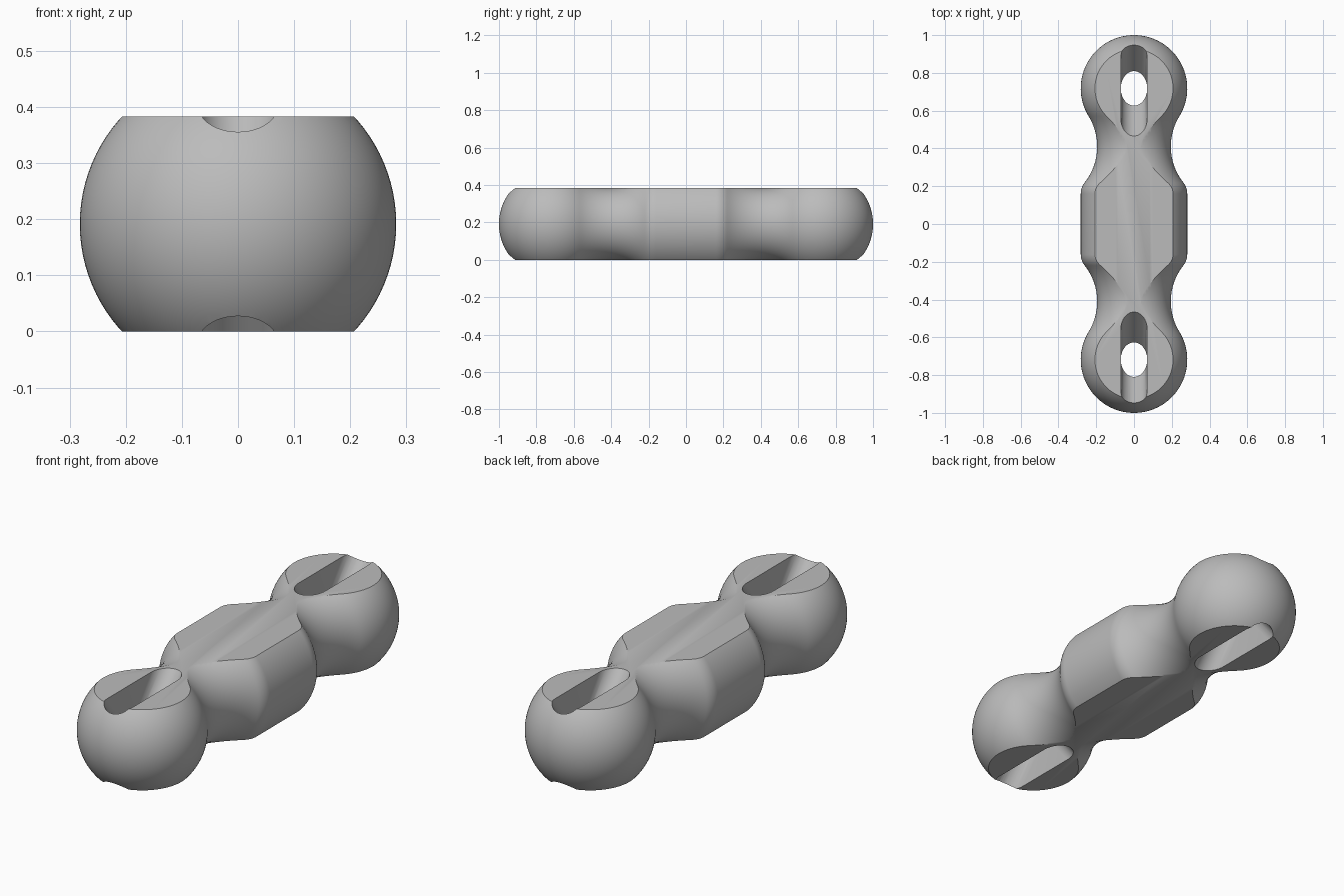
import bpy, bmesh, math
from mathutils import Vector

if "Cube" in bpy.data.objects:
    bpy.data.objects.remove(bpy.data.objects["Cube"])

R = 0.282            # ball and barrel radius
BALL_Y = 1 - R       # ball centre
HALF = 0.1915        # half height between the flats
NECK_Y, NECK_R = 0.41, 0.195
BARREL_Y = 0.16      # end of the straight barrel
SLOT_R, TILT = 0.07, math.radians(40)

grey = bpy.data.materials.new("grey")
grey.diffuse_color = (0.5, 0.5, 0.5, 1)
grey.use_nodes = True
grey.node_tree.nodes["Principled BSDF"].inputs["Base Color"].default_value = grey.diffuse_color


def arc(cy, cr, rad, a0, a1, n):
    """Points (y, radius) on an arc; angles measured from +y."""
    return [(cy + rad * math.cos(a0 + (a1 - a0) * i / n),
             cr + rad * math.sin(a0 + (a1 - a0) * i / n)) for i in range(n + 1)]


def half_profile():
    # neck fillet tangent to the ball, shoulder fillet tangent to the neck
    d = BALL_Y - NECK_Y
    rho = (d * d + NECK_R ** 2 - R * R) / (2 * (R - NECK_R))
    e, g = NECK_Y - BARREL_Y, R - NECK_R
    shoulder = (e * e + g * g) / (2 * g) - rho
    nc = NECK_R + rho
    a_ball = math.atan2(nc, -d)
    a_sh = math.atan2(nc - (R - shoulder), e)
    pts = arc(BARREL_Y, R - shoulder, shoulder, math.pi / 2, a_sh, 8)
    pts += arc(NECK_Y, nc, rho, a_sh - math.pi, a_ball - math.pi, 20)[1:]
    pts += arc(BALL_Y, 0, R, a_ball, 0, 36)[1:]
    return pts


def make_object(name, bm):
    bmesh.ops.recalc_face_normals(bm, faces=bm.faces)
    me = bpy.data.meshes.new(name)
    bm.to_mesh(me)
    bm.free()
    ob = bpy.data.objects.new(name, me)
    bpy.context.collection.objects.link(ob)
    me.materials.append(grey)
    return ob


# Turned body: two balls, two necks and a barrel
half = half_profile()
profile = [(-y, r) for y, r in reversed(half)] + half
bm = bmesh.new()
vs = [bm.verts.new((max(r, 0), y, 0)) for y, r in profile]
es = [bm.edges.new(p) for p in zip(vs, vs[1:])]
bmesh.ops.spin(bm, geom=vs + es, axis=(0, 1, 0), cent=(0, 0, 0),
               angle=2 * math.pi, steps=96)
bmesh.ops.remove_doubles(bm, verts=bm.verts, dist=1e-5)
# Flat top and bottom
for s in (1, -1):
    cut = bmesh.ops.bisect_plane(bm, geom=bm.verts[:] + bm.edges[:] + bm.faces[:],
                                 dist=1e-6, plane_co=(0, 0, s * HALF),
                                 plane_no=(0, 0, s), clear_outer=True)
    edges = [g for g in cut["geom_cut"] if isinstance(g, bmesh.types.BMEdge)]
    bmesh.ops.holes_fill(bm, edges=edges, sides=0)
bmesh.ops.translate(bm, verts=bm.verts, vec=(0, 0, HALF))
body = make_object("connector_body", bm)


# Flared slot through each ball, narrowest at mid height
def slot_ring(bm, cy, z):
    shift, ry, n = abs(z) * math.tan(TILT), SLOT_R / math.cos(TILT), 20
    ring = []
    for side in (1, -1):
        for i in range(n + 1):
            a = math.pi * i / n
            ring.append(bm.verts.new((side * SLOT_R * math.cos(a),
                                      cy + side * (shift + ry * math.sin(a)), HALF + z)))
    return ring


for name, cy in (("front_slot_cutter", -BALL_Y), ("back_slot_cutter", BALL_Y)):
    bm = bmesh.new()
    rings = [slot_ring(bm, cy, z) for z in (-0.3, 0, 0.3)]
    for a, b in zip(rings, rings[1:]):
        for i in range(len(a)):
            j = (i + 1) % len(a)
            bm.faces.new((a[i], a[j], b[j], b[i]))
    bm.faces.new(rings[0])
    bm.faces.new(rings[2])
    bmesh.ops.remove_doubles(bm, verts=bm.verts, dist=1e-5)
    cutter = make_object(name, bm)
    cutter.hide_render = True
    cutter.hide_set(True)
    mod = body.modifiers.new(name, 'BOOLEAN')
    mod.operation, mod.solver, mod.object = 'DIFFERENCE', 'EXACT', cutter

# Apply the cuts, then smooth with sharp edges kept
bpy.context.view_layer.objects.active = body
body.select_set(True)
for mod in list(body.modifiers):
    bpy.ops.object.modifier_apply(modifier=mod.name)
bpy.ops.object.shade_smooth_by_angle(angle=math.radians(30))
